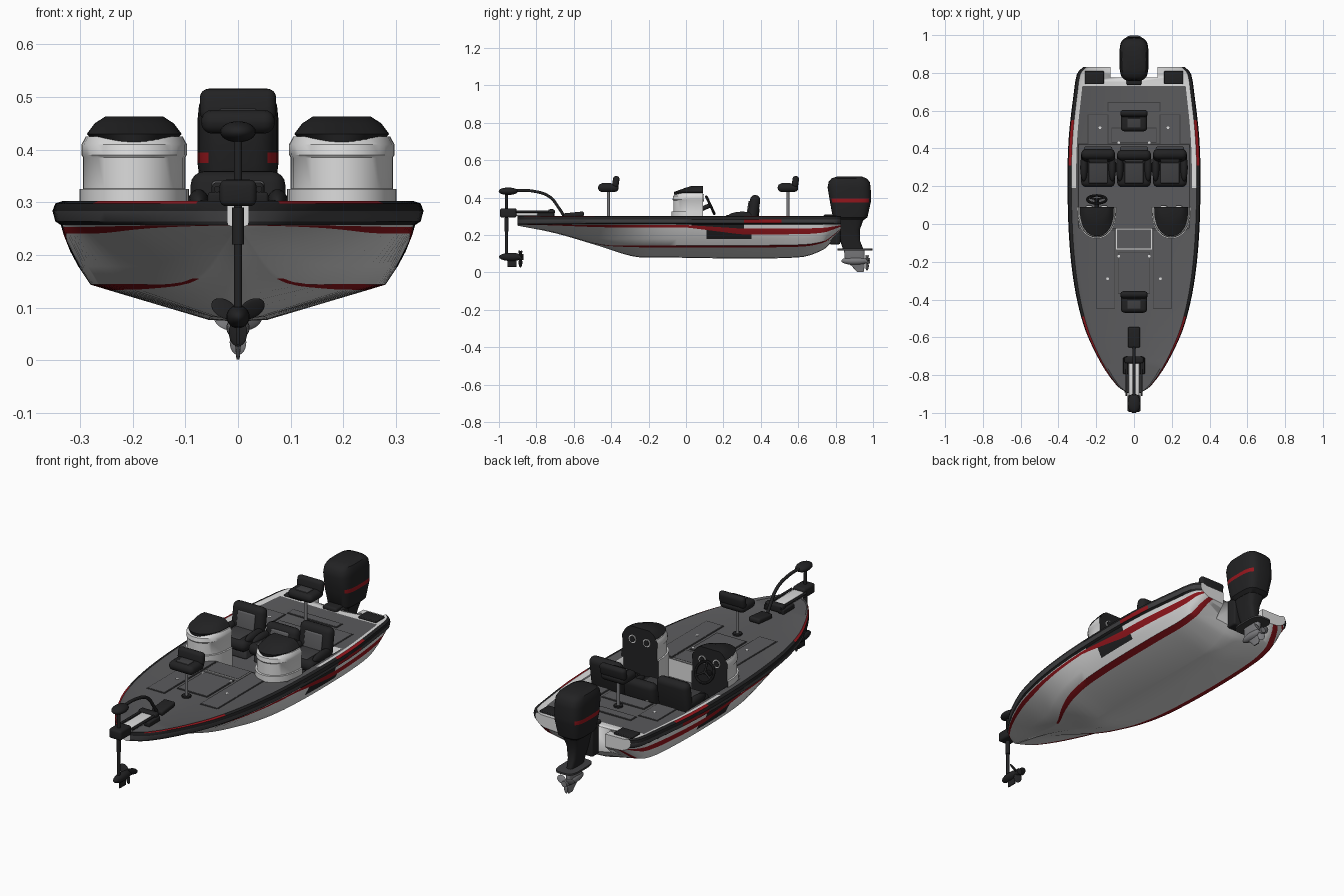
import bpy, bmesh, math
from mathutils import Vector

if "Cube" in bpy.data.objects:
    bpy.data.objects.remove(bpy.data.objects["Cube"])


def material(name, *rgb):
    m = bpy.data.materials.new(name)
    m.use_nodes = True
    m.diffuse_color = (*rgb, 1)
    m.node_tree.nodes["Principled BSDF"].inputs["Base Color"].default_value = (*rgb, 1)
    return m


WHITE = material("white gelcoat", .72, .72, .72)
RED = material("red stripe", .3, .008, .012)
BLACK = material("black", .016, .016, .017)
DECK = material("deck carpet", .105, .105, .11)
RAIL = material("rail grey", .05, .05, .053)
METAL = material("grey metal", .2, .2, .21)
ALL = [WHITE, RED, BLACK, DECK, RAIL, METAL]


def make(name, bm, mats, smooth=35):
    bmesh.ops.recalc_face_normals(bm, faces=bm.faces)
    me = bpy.data.meshes.new(name)
    bm.to_mesh(me)
    bm.free()
    ob = bpy.data.objects.new(name, me)
    bpy.context.collection.objects.link(ob)
    for m in mats:
        me.materials.append(m)
    bpy.ops.object.select_all(action='DESELECT')
    ob.select_set(True)
    bpy.context.view_layer.objects.active = ob
    bpy.ops.object.shade_smooth_by_angle(angle=math.radians(smooth))
    return ob


def box(name, c, s, mat, bev=0, tilt=0):
    bm = bmesh.new()
    bmesh.ops.create_cube(bm, size=1)
    bmesh.ops.scale(bm, vec=s, verts=bm.verts)
    if bev:
        bmesh.ops.bevel(bm, geom=bm.edges[:], offset=bev, segments=4, profile=.5, affect='EDGES')
    ob = make(name, bm, [mat])
    ob.location, ob.rotation_euler = c, (tilt, 0, 0)
    return ob


def rod(name, a, b, r, mat, r2=None, sides=20):
    a, b = Vector(a), Vector(b)
    bm = bmesh.new()
    bmesh.ops.create_cone(bm, cap_ends=True, segments=sides, radius1=r,
                          radius2=r if r2 is None else r2, depth=(b - a).length)
    ob = make(name, bm, [mat])
    ob.location = (a + b) / 2
    ob.rotation_euler = (b - a).to_track_quat('Z', 'Y').to_euler()
    return ob


def ball(name, c, s, mat, rot=(0, 0, 0)):
    bm = bmesh.new()
    bmesh.ops.create_uvsphere(bm, u_segments=20, v_segments=12, radius=1)
    bmesh.ops.scale(bm, vec=s, verts=bm.verts)
    ob = make(name, bm, [mat], 60)
    ob.location, ob.rotation_euler = c, rot
    return ob


def loft(name, rings, mats, rule=None, smooth=35):
    # rule(band, side, centre, normal) gives the material slot
    bm = bmesh.new()
    rows = [[bm.verts.new(p) for p in r] for r in rings]
    n = len(rows[0])
    tags = {}
    for j, (a, b) in enumerate(zip(rows, rows[1:])):
        for i in range(n):
            k = (i + 1) % n
            tags[bm.faces.new((a[i], a[k], b[k], b[i]))] = (j, i)
    for j, r in ((-1, rows[0]), (-2, rows[-1])):
        tags[bm.faces.new(r)] = (j, -1)
    bmesh.ops.recalc_face_normals(bm, faces=bm.faces)
    if rule:
        for f, (j, i) in tags.items():
            f.material_index = rule(j, i, f.calc_center_median(), f.normal)
    return make(name, bm, mats, smooth)


def oval(z, y0, y1, w, n=32, p=.55):
    pts = []
    for i in range(n):
        c, s = math.cos(i * math.tau / n), math.sin(i * math.tau / n)
        pts.append((w * math.copysign(abs(c) ** p, c),
                    (y0 + y1) / 2 + (y1 - y0) / 2 * math.copysign(abs(s) ** p, s), z))
    return pts


def curve_at(tab, y):
    # cubic interpolation of (y, value) pairs
    y = min(max(y, tab[0][0]), tab[-1][0])
    i = max(k for k in range(len(tab) - 1) if tab[k][0] <= y)

    def slope(k):
        a, b = tab[max(k - 1, 0)], tab[min(k + 1, len(tab) - 1)]
        return (b[1] - a[1]) / (b[0] - a[0])
    (a, va), (b, vb) = tab[i], tab[i + 1]
    h, t = b - a, (y - a) / (b - a)
    return (va * (1 + 2 * t) * (1 - t) ** 2 + vb * t * t * (3 - 2 * t)
            + h * t * (1 - t) * (slope(i) * (1 - t) - slope(i + 1) * t))


# Hull: beam, chine width, keel height and chine height along the length
BEAM = [(-.9, .02), (-.87, .075), (-.8, .135), (-.7, .195), (-.55, .262), (-.35, .312),
        (-.1, .342), (.2, .352), (.45, .346), (.7, .318), (.8, .3), (.83, .27)]
CHINE = [(-.9, .005), (-.7, .03), (-.5, .08), (-.35, .17), (-.2, .235), (0, .27),
         (.4, .28), (.7, .265), (.8, .24), (.83, .22)]
KEEL = [(-.9, .25), (-.7, .21), (-.46, .14), (-.28, .085), (-.15, .08), (.6, .08),
        (.74, .125), (.8, .19), (.83, .22)]
CHINE_Z = [(-.9, .252), (-.7, .215), (-.46, .15), (-.3, .145), (.6, .148),
           (.74, .168), (.8, .21), (.83, .235)]


def hull_ring(y):
    w, c, k, cz = (curve_at(t, y) for t in (BEAM, CHINE, KEEL, CHINE_Z))
    aft = min(max(y / .3, 0), 1)
    half = [(0, k), (.2 * c, k + .003), (.87 * c, k + (cz - k) * .84), (c, cz)]
    for t in (.3, .86 - .34 * aft, .97 - .17 * aft, 1):
        half.append((c + (w * .955 - c) * t + .1 * c * t * (1 - t), cz + (.257 - cz) * t))
    half += [(w * .985, .264), (w, .284), (w * .985, .298), (w * .94, .303),
             (w * .87, .295), (0, .292)]
    return [(x, y, z) for x, z in half] + [(-x, y, z) for x, z in half[-2:0:-1]]


def hull_paint(j, i, c, n):
    y = c.y
    if j < 0:
        return 0
    s = i if i < 13 else 25 - i
    if s == 2:
        return 1 if y > -.48 else 0
    if s == 4:
        return 2 if .1 < y < .34 else 0
    if s == 5:
        return 1
    if s == 6:
        return 2 if .03 < y < .3 else 0
    if s in (7, 9):
        return 2
    if s == 8:
        return 1 if .3 < y < .5 else 4
    if s == 10:
        return 1 if -.87 < y < -.5 or .3 < y < .53 else 2
    if s >= 11:
        return 0 if y > .73 or (s == 11 and y > .2) else 3
    return 0


ys = sorted({-.9, -.89, -.88, -.865, .73, .79, .81, .82, .83} | {round(-.85 + .04 * i, 2) for i in range(42)})
hull = loft("hull", [hull_ring(y) for y in ys], ALL, hull_paint)


def cut(c, s, floor):
    # carve a box out of the hull: white walls, floor in a chosen slot
    tool = box("cutter", c, s, WHITE)
    tool.data.materials.clear()
    for m in ALL:
        tool.data.materials.append(m)
    for f in tool.data.polygons:
        f.material_index = floor if f.normal.z < -.5 else 0
    tool.hide_render = True
    mod = hull.modifiers.new("cut", 'BOOLEAN')
    mod.operation, mod.object, mod.solver = 'DIFFERENCE', tool, 'EXACT'
    bpy.context.view_layer.objects.active = hull
    bpy.ops.object.modifier_apply(modifier="cut")
    bpy.data.objects.remove(tool)


cut((0, .2, .35), (.58, .44, .3), 3)
cut((0, .9, .3), (.25, .25, .6), 0)

# Deck hatches with dark seams, and small fittings
for x, y, w, d in ((0, -.08, .19, .11), (0, .62, .28, .05), (0, .47, .24, .08),
                   (-.19, .5, .11, .16), (.19, .5, .11, .16), (0, -.26, .17, .22),
                   (-.15, -.24, .1, .42), (.15, -.24, .1, .42)):
    box("hatch_seam", (x, y, .294), (w, d, .004), WHITE if y == -.08 else RAIL)
    box("hatch_lid", (x, y, .295), (w - .008, d - .008, .005), DECK)
for x, y in ((-.18, .51), (.18, .51), (-.08, .43), (.08, .43), (-.14, -.29), (.14, -.29), (-.08, -.17), (.08, -.17)):
    rod("deck_latch", (x, y, .294), (x, y, .299), .007, WHITE)

for side in (-1, 1):
    x0 = side * .197
    box("speaker", (side * .21, .775, .298), (.1, .07, .012), BLACK, .004)

    # Console: curved front, flat dash, tinted windscreen
    def dee(w, d, z, yb=.09):
        return [(x0 + w * math.cos(a), yb - d * math.sin(a) ** .75, z)
                for a in (math.pi * i / 20 for i in range(21))]
    loft("console", [dee(*r) for r in ((.104, .168, .2), (.104, .168, .325), (.097, .158, .326), (.097, .158, .385),
                                       (.1, .162, .39), (.1, .158, .41), (.092, .14, .425))],
         [WHITE, BLACK], lambda j, i, c, n: int(n.y > .8))
    loft("windscreen", [dee(*r) for r in ((.06, .15, .398), (.09, .155, .43), (.075, .1, .45), (.055, .06, .463))], [BLACK])
    for dx in (-.04, .04):
        gy = .09
        rod("gauge_rim", (x0 + dx, gy, .4), (x0 + dx, gy + .005, .4), .02, WHITE)
        rod("gauge_face", (x0 + dx, gy, .4), (x0 + dx, gy + .007, .4), .015, BLACK)

# Steering wheel
bpy.ops.mesh.primitive_torus_add(major_radius=.05, minor_radius=.007, major_segments=32, minor_segments=8,
                                 location=(-.197, .13, .36), rotation=(math.radians(-65), 0, 0))
wheel = bpy.context.object
wheel.name = "steering_wheel"
wheel.data.materials.append(BLACK)
bpy.ops.object.shade_smooth_by_angle()
rod("steering_column", (-.197, .08, .337), (-.197, .13, .36), .012, BLACK)
for a in (90, 210, 330):
    c, s = .05 * math.cos(math.radians(a)), .05 * math.sin(math.radians(a))
    rod("wheel_spoke", (-.197, .13, .36), (-.197 + c, .13 - s * .42, .36 + s * .9), .005, BLACK)

# Cockpit seats
for x, top in ((-.19, .415), (0, .36), (.19, .415)):
    h = top - .23
    box("seat_base", (x, .32, .23), (.15, .18, .06), RAIL, .01)
    box("seat_cushion", (x, .285, .275), (.18, .18, .06), BLACK, .028)
    box("cushion_insert", (x, .27, .302), (.1, .11, .012), RAIL, .005)
    box("seat_back", (x, .36, .23 + h / 2), (.18, .055, h), BLACK, .027, -.15)
    box("back_insert", (x, .335, .24 + h / 2), (.1, .016, h * .55), DECK, .007, -.15)
    for e in (-1, 1):
        ball("seat_bolster", (x + e * .075, .3, .3), (.02, .075, .025), BLACK)

# Pedestal fishing seats
for y in (-.415, .545):
    rod("seat_post", (0, y, .29), (0, y, .44), .008, METAL)
    rod("post_base", (0, y, .29), (0, y, .3), .022, BLACK)
    box("pedestal_cushion", (0, y, .453), (.14, .11, .045), BLACK, .021)
    box("pedestal_insert", (0, y - .01, .474), (.07, .05, .008), RAIL, .003)
    box("pedestal_back", (0, y + .04, .485), (.145, .035, .062), BLACK, .017, -.15)

# Outboard engine
COWL = ((.28, .8, .95, .05), (.295, .785, .97, .066), (.375, .77, .988, .077), (.395, .767, .99, .077),
        (.455, .757, .987, .077), (.485, .763, .982, .074), (.503, .778, .965, .065), (.513, .81, .94, .045))
loft("engine_cowl", [oval(*r) for r in COWL], [BLACK, RED],
     lambda j, i, c, n: int(j == 2 and abs(n.x) > .6))
loft("engine_leg", [oval(*r) for r in ((.12, .84, .95, .018), (.17, .825, .93, .026), (.23, .805, .93, .036),
                                       (.285, .8, .95, .05))], [BLACK])
box("engine_bracket", (0, .795, .225), (.1, .06, .15), BLACK, .01)
box("engine_mount", (0, .77, .29), (.08, .07, .04), BLACK, .01)
loft("cavitation_plate", [oval(z, .81, .998, .055) for z in (.118, .127)], [RAIL])
loft("lower_unit", [oval(*r) for r in ((.002, .915, .95, .003), (.035, .885, .955, .006), (.06, .85, .955, .014),
                                       (.12, .845, .955, .018))], [METAL])
ball("gear_case", (0, .905, .062), (.022, .075, .022), METAL)


def propeller(c, r, mat, count):
    rod("propeller_hub", (c[0], c[1] - .015, c[2]), (c[0], c[1] + .015, c[2]), r * .3, mat)
    for i in range(count):
        a = math.tau * i / count + math.pi
        p = (c[0] + r * .55 * math.sin(a), c[1], c[2] + r * .55 * math.cos(a))
        ob = ball("propeller_blade", p, (r * .36, .004, r * .48), mat)
        ob.rotation_mode = 'ZYX'
        ob.rotation_euler = (0, a, .5)


propeller((0, .968, .062), .05, METAL, 3)

# Trolling motor on the bow
rod("trolling_shaft", (0, -.96, .08), (0, -.96, .43), .008, BLACK)
rod("shaft_collar", (0, -.96, .22), (0, -.96, .29), .011, BLACK)
ball("trolling_motor", (0, -.935, .083), (.022, .065, .022), BLACK)
box("trolling_fin", (0, -.93, .05), (.006, .05, .04), BLACK, .002)
propeller((0, -.885, .083), .055, BLACK, 3)
ball("trolling_head", (0, -.95, .434), (.034, .052, .02), BLACK)
box("mount_front", (0, -.95, .318), (.07, .09, .05), BLACK, .012)
box("mount_channel", (0, -.81, .315), (.056, .2, .026), WHITE, .005)
for x in (-.04, .04):
    rod("mount_rail", (x, -.91, .325), (x, -.7, .325), .006, BLACK)
    box("mount_foot", (x, -.75, .307), (.035, .09, .025), BLACK, .006)
box("mount_rear", (0, -.72, .318), (.1, .035, .04), BLACK, .01)
box("foot_pedal", (0, -.6, .308), (.065, .11, .026), BLACK, .01, .1)

cu = bpy.data.curves.new("trolling_cable", 'CURVE')
cu.dimensions, cu.bevel_depth, cu.bevel_resolution = '3D', .008, 3
sp = cu.splines.new('BEZIER')
path = ((-.94, .437), (-.82, .435), (-.73, .405), (-.68, .345), (-.65, .298))
sp.bezier_points.add(len(path) - 1)
for b, (y, z) in zip(sp.bezier_points, path):
    b.co = (0, y, z)
    b.handle_left_type = b.handle_right_type = 'AUTO'
cu.materials.append(BLACK)
bpy.context.collection.objects.link(bpy.data.objects.new("trolling_cable", cu))
